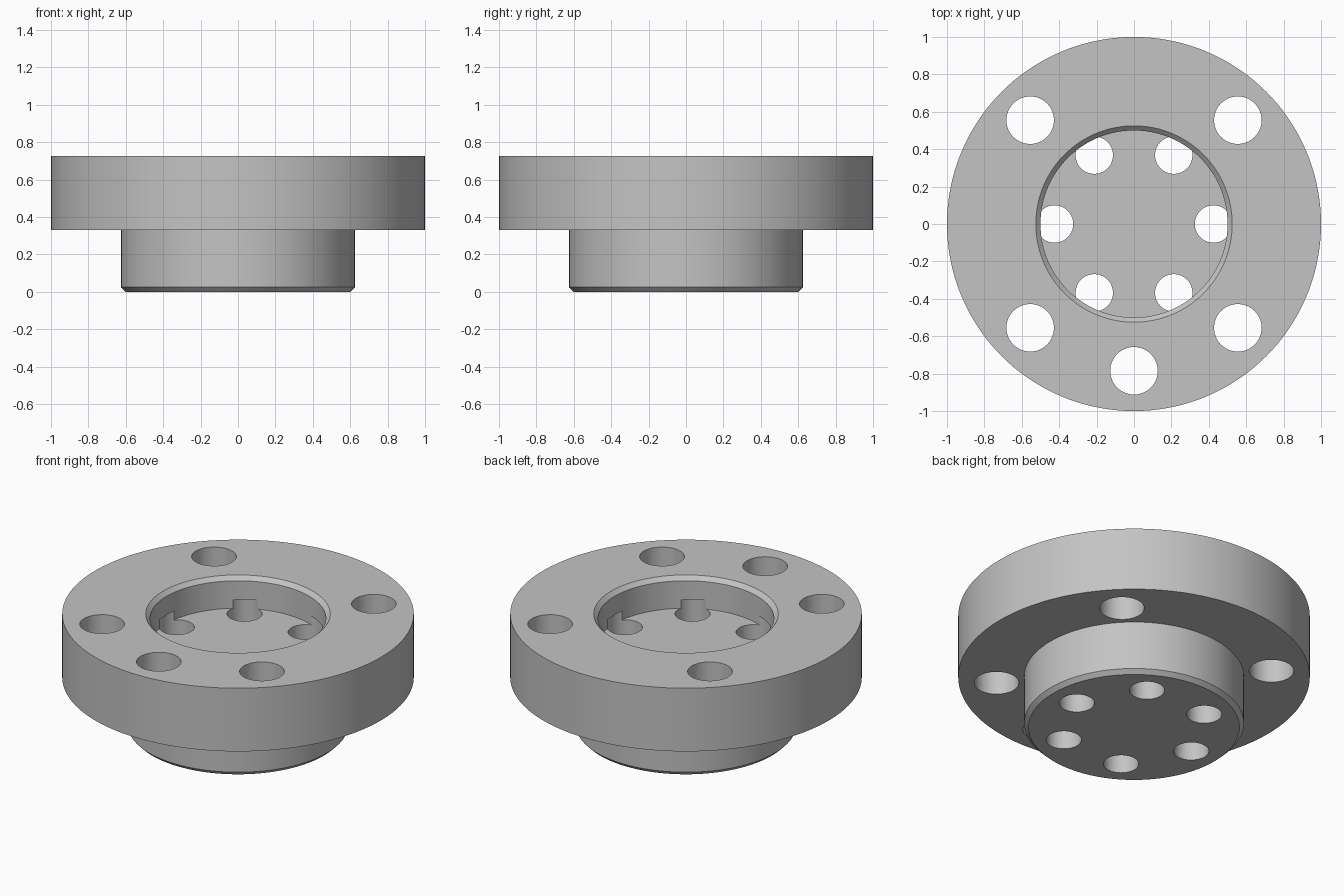
import bpy, bmesh, math

cube = bpy.data.objects.get("Cube")
if cube:
    bpy.data.objects.remove(cube, do_unlink=True)

# Single grey metal
metal = bpy.data.materials.new("grey metal")
metal.use_nodes = True
grey = (0.55, 0.55, 0.55, 1.0)
metal.diffuse_color = grey
metal.node_tree.nodes["Principled BSDF"].inputs["Base Color"].default_value = grey


def lathe(name, profile, steps=144):
    """Revolve an (r, z) profile, starting and ending on the axis, about z."""
    bm = bmesh.new()
    verts = [bm.verts.new((r, 0, z)) for r, z in profile]
    edges = [bm.edges.new(pair) for pair in zip(verts, verts[1:])]
    bmesh.ops.spin(bm, geom=verts + edges, cent=(0, 0, 0), axis=(0, 0, 1),
                   angle=math.tau, steps=steps)
    bmesh.ops.remove_doubles(bm, verts=bm.verts, dist=1e-4)
    # Merge the fan triangles of the two end discs into single faces
    bmesh.ops.dissolve_verts(bm, verts=[v for v in bm.verts if v.co.xy.length < 1e-4])
    bmesh.ops.recalc_face_normals(bm, faces=bm.faces)
    mesh = bpy.data.meshes.new(name)
    bm.to_mesh(mesh)
    bm.free()
    obj = bpy.data.objects.new(name, mesh)
    bpy.context.collection.objects.link(obj)
    mesh.materials.append(metal)
    return obj


def drill(body, radius, ring, angles, z0, z1):
    """Cut a ring of round holes between heights z0 and z1."""
    for a in angles:
        t = math.radians(a)
        bpy.ops.mesh.primitive_cylinder_add(
            vertices=64, radius=radius, depth=z1 - z0,
            location=(ring * math.cos(t), ring * math.sin(t), (z0 + z1) / 2))
        cutter = bpy.context.object
        cutter.name = "hole_cutter"
        cutter.hide_render = True
        cutter.data.materials.append(metal)
        bpy.context.view_layer.objects.active = body
        mod = body.modifiers.new("hole", "BOOLEAN")
        mod.operation = "DIFFERENCE"
        mod.solver = "EXACT"
        mod.object = cutter
        bpy.ops.object.modifier_apply(modifier=mod.name)
        bpy.data.objects.remove(cutter, do_unlink=True)


# Flange with chamfered boss below and chamfered recess above
flange = lathe("flanged_hub", [
    (0, 0), (0.60, 0), (0.625, 0.025), (0.625, 0.33), (1.0, 0.33),
    (1.0, 0.727), (0.525, 0.727), (0.50, 0.702), (0.50, 0.53), (0, 0.53)])

# Mounting holes through the flange
drill(flange, 0.127, 0.785, (45, 135, 225, 270, 315), 0.2, 0.9)
# Holes through the boss, biting slightly into the recess wall
drill(flange, 0.10, 0.425, range(0, 360, 60), -0.1, 0.585)

bpy.ops.object.select_all(action="DESELECT")
flange.select_set(True)
bpy.context.view_layer.objects.active = flange
bpy.ops.object.shade_smooth_by_angle(angle=math.radians(30))
